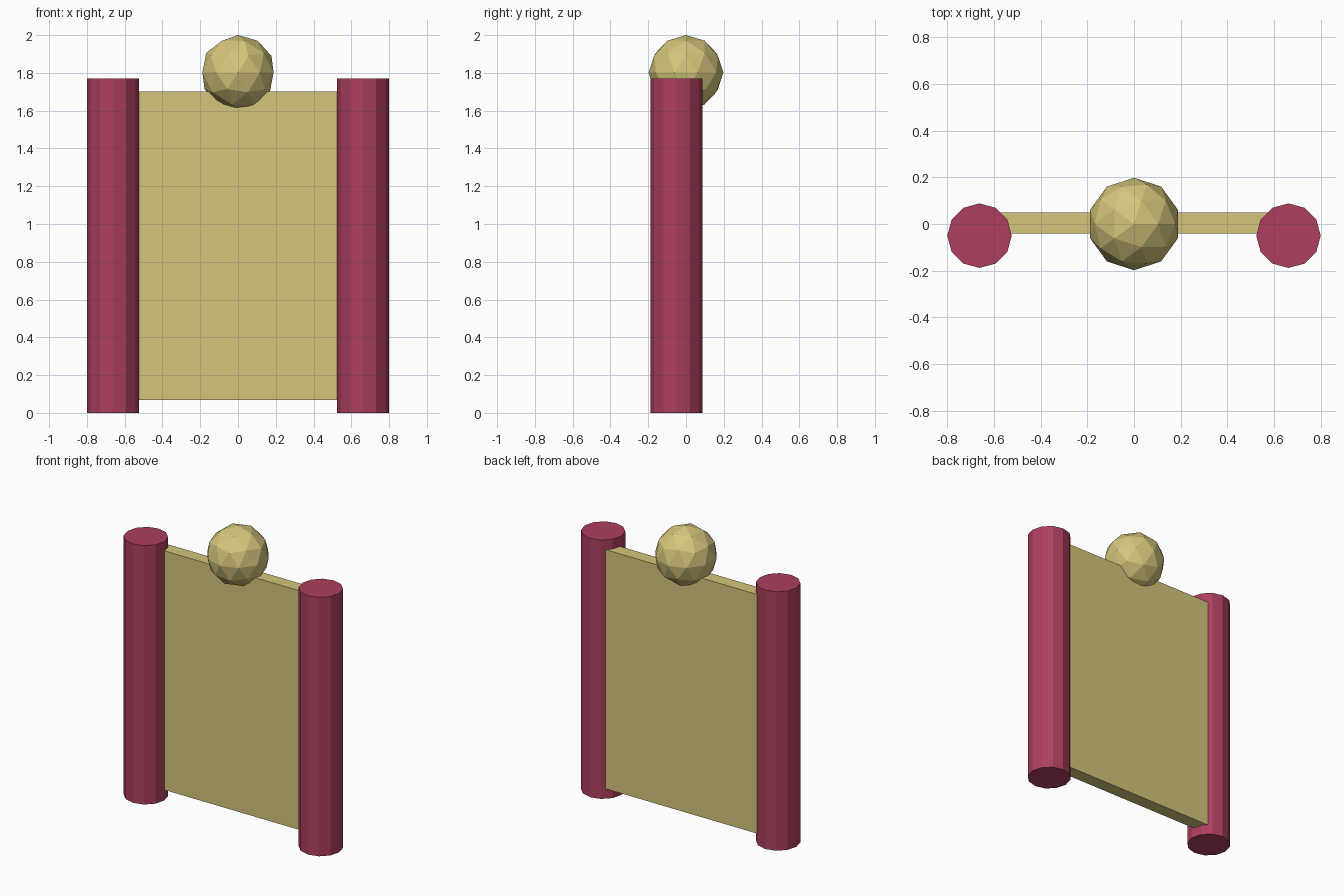
import bpy

if "Cube" in bpy.data.objects:
    bpy.data.objects.remove(bpy.data.objects["Cube"])


def material(name, color):
    m = bpy.data.materials.new(name)
    m.diffuse_color = (*color, 1)
    m.use_nodes = True
    m.node_tree.nodes["Principled BSDF"].inputs["Base Color"].default_value = m.diffuse_color
    return m


gold = material("pale_gold", (0.66, 0.56, 0.20))
red = material("deep_red", (0.42, 0.05, 0.11))


def finish(name, mat):
    ob = bpy.context.object
    ob.name = name
    ob.data.materials.append(mat)
    return ob


# Flat panel, its ends buried in the rollers
bpy.ops.mesh.primitive_cube_add(size=1, location=(0, 0.005, 0.885))
panel = finish("panel", gold)
panel.scale = (1.26, 0.09, 1.635)

# Twelve-sided rollers on both sides
for side, x in (("left", -0.662), ("right", 0.662)):
    bpy.ops.mesh.primitive_cylinder_add(vertices=12, radius=0.138, depth=1.77,
                                        location=(x, -0.05, 0.885))
    finish(side + "_roller", red)

# Faceted ball on the top edge
bpy.ops.mesh.primitive_ico_sphere_add(subdivisions=2, radius=0.198,
                                      location=(0, 0, 1.802))
finish("top_ball", gold)
